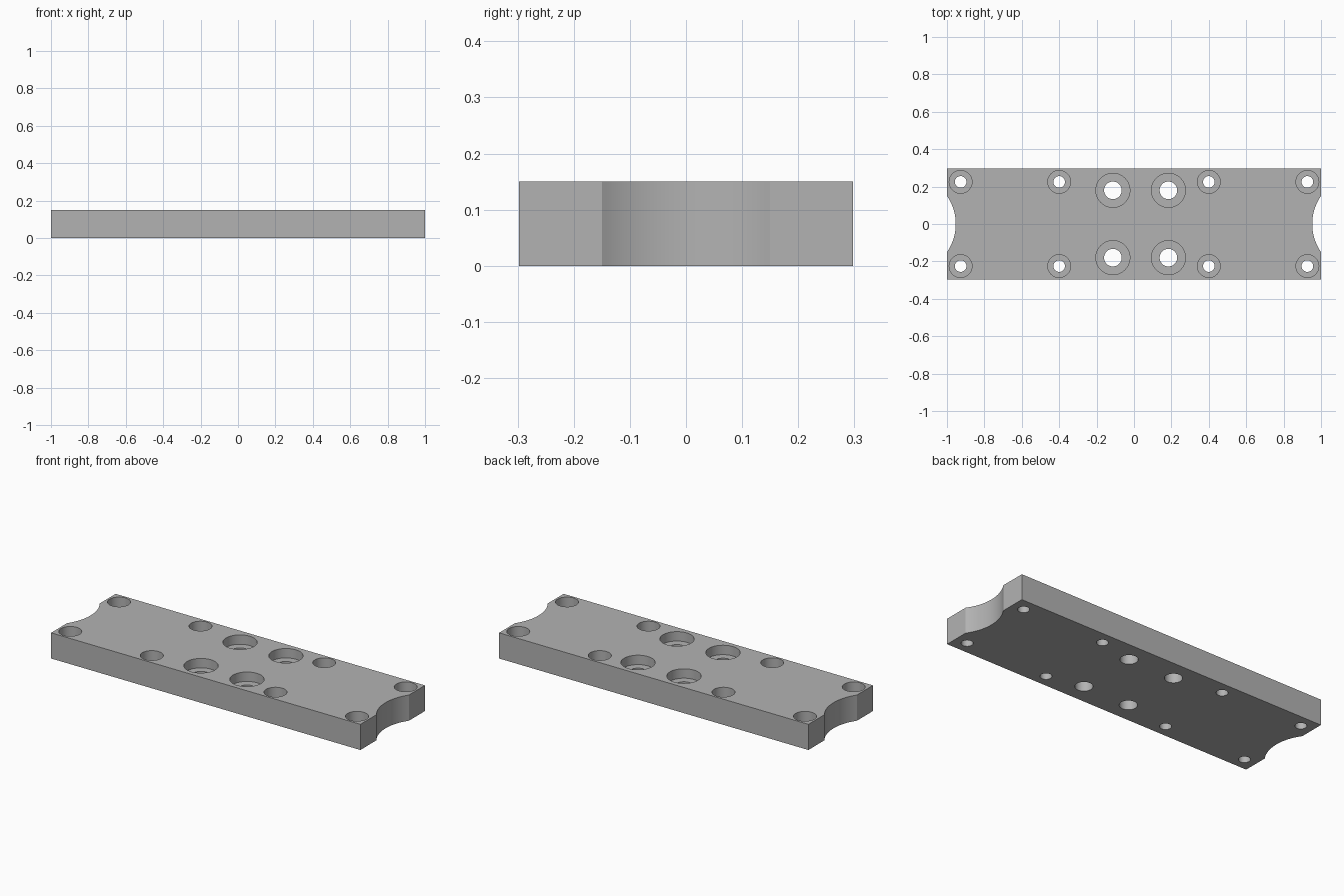
import bpy, bmesh, math
from mathutils import Vector

cube = bpy.data.objects.get("Cube")
if cube:
    bpy.data.objects.remove(cube, do_unlink=True)

HALF_X, HALF_Y, THICK = 1.0, 0.298, 0.15
NOTCH_HALF, NOTCH_DEPTH = 0.15, 0.047

steel = bpy.data.materials.new("plain grey metal")
steel.use_nodes = True
grey = (0.45, 0.45, 0.45, 1)
steel.diffuse_color = grey
steel.node_tree.nodes["Principled BSDF"].inputs["Base Color"].default_value = grey


def make_object(name, bm):
    bmesh.ops.recalc_face_normals(bm, faces=bm.faces)
    mesh = bpy.data.meshes.new(name)
    bm.to_mesh(mesh)
    bm.free()
    mesh.materials.append(steel)
    obj = bpy.data.objects.new(name, mesh)
    bpy.context.collection.objects.link(obj)
    return obj


def end_profile(side, steps=28):
    """Plate end from its right corner to its left corner, with a shallow arc notch."""
    radius = (NOTCH_HALF ** 2 + NOTCH_DEPTH ** 2) / (2 * NOTCH_DEPTH)
    spread = math.asin(NOTCH_HALF / radius)
    centre = HALF_X - NOTCH_DEPTH + radius
    pts = [(HALF_X, -HALF_Y)]
    for i in range(steps + 1):
        a = spread * (2 * i / steps - 1)
        pts.append((centre - radius * math.cos(a), radius * math.sin(a)))
    pts.append((HALF_X, HALF_Y))
    return [(side * x, side * y) for x, y in pts]


def add_stepped_cutter(bm, x, y, bore, head, depth, sides=48):
    """Closed turned shape: narrow through bore with a wide screw head pocket."""
    floor = THICK - depth
    profile = [(bore, -0.05), (bore, floor), (head, floor), (head, THICK + 0.05)]
    rings = []
    for r, z in profile:
        rings.append([bm.verts.new((x + r * math.cos(math.tau * i / sides),
                                    y + r * math.sin(math.tau * i / sides), z))
                      for i in range(sides)])
    for low, high in zip(rings, rings[1:]):
        for i in range(sides):
            j = (i + 1) % sides
            bm.faces.new((low[i], low[j], high[j], high[i]))
    bm.faces.new(rings[0][::-1])
    bm.faces.new(rings[-1])


# Plate: notched outline pulled up to full thickness
bm = bmesh.new()
outline = end_profile(1) + end_profile(-1)
base = bm.faces.new([bm.verts.new((x, y, 0)) for x, y in outline])
top = bmesh.ops.extrude_face_region(bm, geom=[base])["geom"]
bmesh.ops.translate(bm, vec=Vector((0, 0, THICK)),
                    verts=[v for v in top if isinstance(v, bmesh.types.BMVert)])
plate = make_object("mounting_plate", bm)

# Screw holes: two rows of small ones, two rows of large ones
bm = bmesh.new()
for side in (-1, 1):
    for x in (-0.927, -0.4, 0.4, 0.927):
        add_stepped_cutter(bm, x, side * 0.225, 0.031, 0.061, 0.08)
    for x in (-0.113, 0.184):
        add_stepped_cutter(bm, x, side * 0.18, 0.047, 0.091, 0.055)
cutter = make_object("hole_cutter", bm)
cutter.hide_render = True

cut = plate.modifiers.new("holes", 'BOOLEAN')
cut.operation = 'DIFFERENCE'
cut.solver = 'EXACT'
cut.object = cutter

# Bake the holes into the plate and drop the cutter
bpy.ops.object.select_all(action='DESELECT')
plate.select_set(True)
bpy.context.view_layer.objects.active = plate
bpy.ops.object.modifier_apply(modifier=cut.name)
bpy.data.objects.remove(cutter, do_unlink=True)
bpy.ops.object.shade_smooth_by_angle(angle=math.radians(25))
